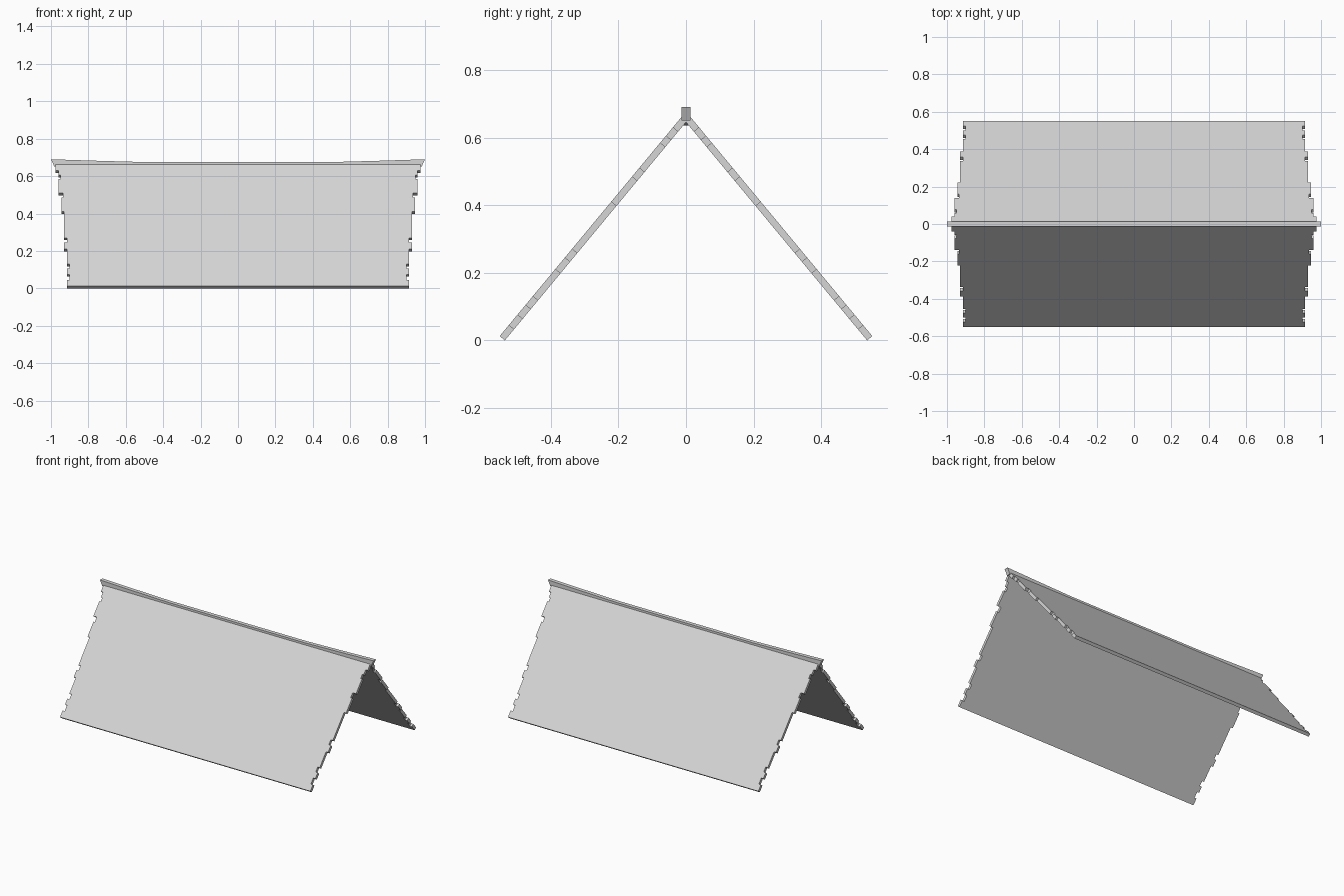
import bpy
import bmesh
from mathutils import Vector

cube = bpy.data.objects.get("Cube")
if cube:
    bpy.data.objects.remove(cube, do_unlink=True)

grey = bpy.data.materials.new("light_grey")
grey.use_nodes = True
COLOUR = (0.67, 0.67, 0.67, 1)
grey.diffuse_color = COLOUR
grey.node_tree.nodes["Principled BSDF"].inputs["Base Color"].default_value = COLOUR

APEX, SLOPE, THICK = 0.677, 1.205, 0.02


def prism(name, outline, offset):
    """Extrude a closed outline of points along an offset."""
    bm = bmesh.new()
    face = bm.faces.new([bm.verts.new(p) for p in outline])
    out = bmesh.ops.extrude_face_region(bm, geom=[face])
    moved = [v for v in out["geom"] if isinstance(v, bmesh.types.BMVert)]
    bmesh.ops.translate(bm, verts=moved, vec=offset)
    bmesh.ops.recalc_face_normals(bm, faces=bm.faces)
    mesh = bpy.data.meshes.new(name)
    bm.to_mesh(mesh)
    bm.free()
    mesh.materials.append(grey)
    obj = bpy.data.objects.new(name, mesh)
    bpy.context.collection.objects.link(obj)
    return obj


# Ragged gable edge: (start height, half width) of each step
steps = [(0.012, 0.915), (0.045, 0.9), (0.075, 0.915), (0.105, 0.9),
         (0.13, 0.915), (0.21, 0.93), (0.245, 0.915), (0.27, 0.93),
         (0.41, 0.945), (0.485, 0.935), (0.51, 0.96), (0.585, 0.95),
         (0.605, 0.96), (0.63, 0.975)]
tops = [z for z, _ in steps[1:]] + [0.672]
edge = [(w, z) for (low, w), top in zip(steps, tops) for z in (low, top)]

# Sloping roof panels
for name, side in (("front_roof_panel", -1), ("back_roof_panel", 1)):
    ring = edge + [(-w, z) for w, z in reversed(edge)]
    outline = [(w, side * (APEX - z) / SLOPE, z) for w, z in ring]
    normal = Vector((0, side * SLOPE, 1)).normalized()
    prism(name, outline, -THICK * normal)

# Ridge beam, rising gently to slanted ends
top = [(-1, 0.69), (-0.75, 0.682), (-0.5, 0.675),
       (0.5, 0.675), (0.75, 0.682), (1, 0.69)]
bottom = [(x * 0.982, z - 0.039) for x, z in reversed(top)]
prism("ridge_beam", [(x, -0.013, z) for x, z in top + bottom], (0, 0.026, 0))
